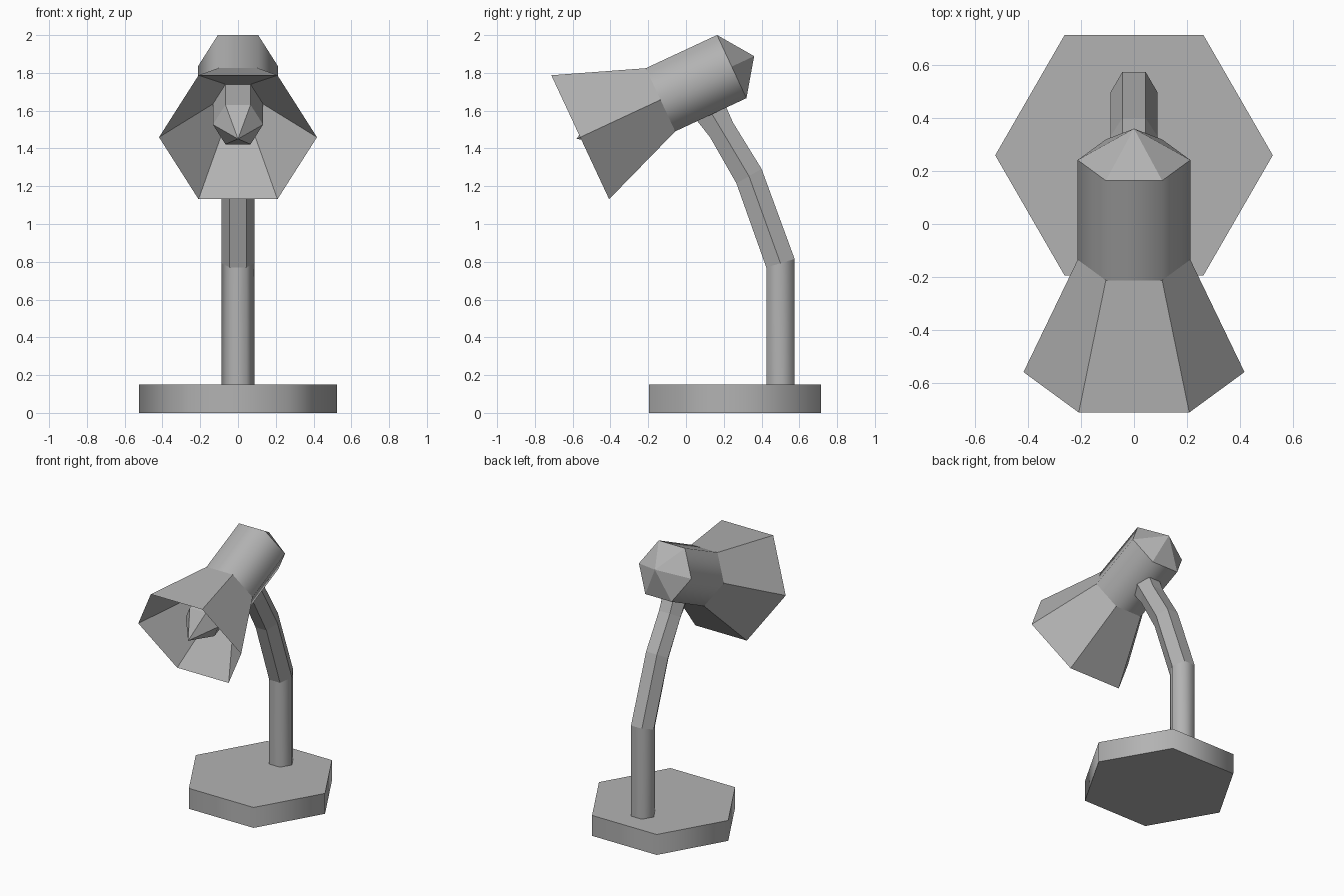
import bpy, bmesh
from math import sin, cos, pi, radians
from mathutils import Vector

if "Cube" in bpy.data.objects:
    bpy.data.objects.remove(bpy.data.objects["Cube"])

SIDES = 6

# dark grey paint shared by all parts
paint = bpy.data.materials.new("dark_grey")
paint.diffuse_color = (0.45, 0.45, 0.45, 1)
paint.use_nodes = True
paint.node_tree.nodes["Principled BSDF"].inputs["Base Color"].default_value = paint.diffuse_color


def hexagon(center, rx, v):
    """Six points: corners on +-x, v is the half-vector (y, z) to the flat side."""
    c = Vector((0, *center))
    v = Vector((0, *v)) / sin(pi / 3)
    return [c + Vector((rx * cos(i * pi / 3), 0, 0)) + v * sin(i * pi / 3)
            for i in range(SIDES)]


def loft(name, rings, smooth_bands=()):
    """Skin a list of rings; a single-point ring is a tip, end rings are capped."""
    bm = bmesh.new()
    rows = [[bm.verts.new(p) for p in ring] for ring in rings]
    for band, (a, b) in enumerate(zip(rows, rows[1:])):
        for i in range(SIDES):
            j = (i + 1) % SIDES
            if len(a) == 1:
                f = bm.faces.new((a[0], b[i], b[j]))
            elif len(b) == 1:
                f = bm.faces.new((a[i], a[j], b[0]))
            else:
                f = bm.faces.new((a[i], a[j], b[j], b[i]))
            f.smooth = band in smooth_bands
    for row in (rows[0], rows[-1]):
        if len(row) > 1:
            bm.faces.new(row)
    bmesh.ops.recalc_face_normals(bm, faces=bm.faces)
    mesh = bpy.data.meshes.new(name)
    bm.to_mesh(mesh)
    bm.free()
    mesh.materials.append(paint)
    obj = bpy.data.objects.new(name, mesh)
    bpy.context.collection.objects.link(obj)
    return obj


# hexagonal foot
loft("base", [hexagon((0.26, z), 0.525, (0.455, 0)) for z in (0, 0.15)], {0})

# bent arm: (front y, front z, back y, back z) at each bend
bends = [(0.425, 0.12, 0.575, 0.12), (0.425, 0.77, 0.575, 0.815),
         (0.267, 1.215, 0.40, 1.292), (0.127, 1.46, 0.25, 1.535),
         (0.04, 1.57, 0.19, 1.67)]
loft("arm", [hexagon(((y0 + y1) / 2, (z0 + z1) / 2), 0.088,
                     ((y1 - y0) / 2, (z1 - z0) / 2))
             for y0, z0, y1, z1 in bends], {0})

# head: profile (distance along axis, radius) measured from the neck of the shade
tilt = radians(25)
neck = Vector((-0.135, 1.6575))
axis = Vector((-cos(tilt), -sin(tilt)))
across = Vector((-sin(tilt), cos(tilt)))


def head_ring(t, r):
    c = neck + axis * t
    return hexagon(c, r, across * r * sin(pi / 3)) if r else [Vector((0, *c))]


# back cap, socket, shade, inner reflector, bulb
profile = [(-0.547, 0), (-0.416, 0.213), (0, 0.213), (0.469, 0.418),
           (0.053, 0.133), (0.31, 0.133), (0.49, 0)]
loft("lamp_head", [head_ring(t, r) for t, r in profile], {1})
